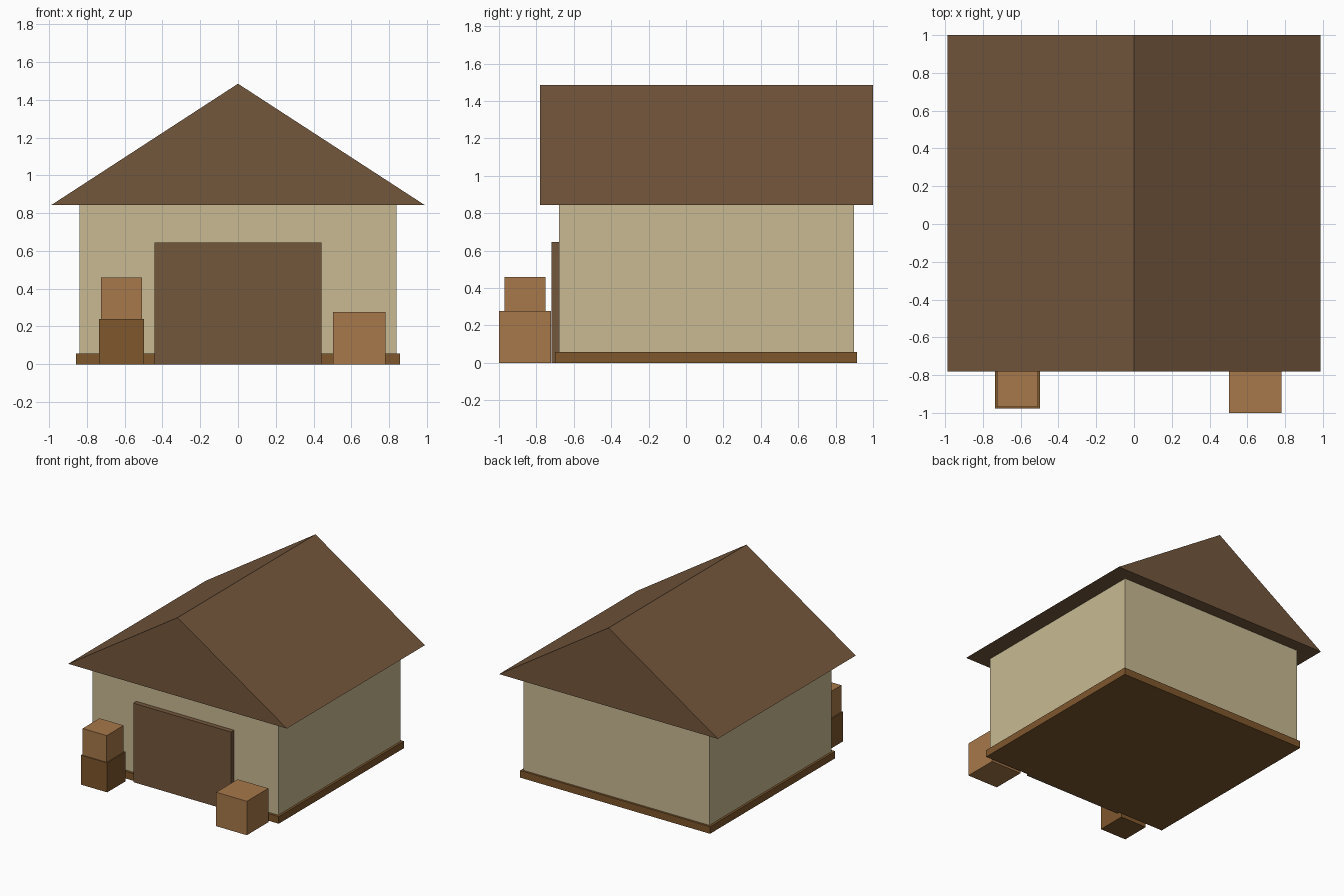
import bpy
import bmesh

if "Cube" in bpy.data.objects:
    bpy.data.objects.remove(bpy.data.objects["Cube"])


def material(name, rgb):
    """Flat colour from 0-255 sRGB, stored as linear."""
    def lin(c):
        c /= 255
        return c / 12.92 if c <= 0.04045 else ((c + 0.055) / 1.055) ** 2.4
    mat = bpy.data.materials.new(name)
    mat.diffuse_color = (*[lin(c) for c in rgb], 1)
    mat.use_nodes = True
    mat.node_tree.nodes["Principled BSDF"].inputs["Base Color"].default_value = mat.diffuse_color
    return mat


PLASTER = material("tan_plaster", (200, 186, 147))
BROWN = material("roof_brown", (116, 87, 60))
DARK_WOOD = material("dark_wood", (126, 87, 44))
LIGHT_WOOD = material("light_wood", (167, 120, 74))


def prism(name, profile, y0, y1, mat):
    """Extrude an (x, z) outline from y0 to y1."""
    bm = bmesh.new()
    face = bm.faces.new([bm.verts.new((x, y0, z)) for x, z in profile])
    ext = bmesh.ops.extrude_face_region(bm, geom=[face])
    for v in ext["geom"]:
        if isinstance(v, bmesh.types.BMVert):
            v.co.y = y1
    bmesh.ops.recalc_face_normals(bm, faces=bm.faces)
    mesh = bpy.data.meshes.new(name)
    bm.to_mesh(mesh)
    bm.free()
    mesh.materials.append(mat)
    obj = bpy.data.objects.new(name, mesh)
    bpy.context.collection.objects.link(obj)
    return obj


def box(name, x, y, z, mat):
    outline = [(x[0], z[0]), (x[1], z[0]), (x[1], z[1]), (x[0], z[1])]
    return prism(name, outline, y[0], y[1], mat)


# Building
box("foundation", (-0.858, 0.858), (-0.70, 0.915), (0, 0.058), DARK_WOOD)
box("walls", (-0.84, 0.84), (-0.68, 0.898), (0.005, 0.845), PLASTER)
box("door", (-0.442, 0.442), (-0.72, -0.67), (0, 0.645), BROWN)
prism("gable_roof", [(-0.988, 0.843), (0.988, 0.843), (0, 1.485)], -0.78, 1.0, BROWN)

# Crates beside the door
box("right_crate", (0.503, 0.78), (-1.0, -0.723), (0, 0.277), LIGHT_WOOD)
box("lower_left_crate", (-0.735, -0.497), (-0.978, -0.74), (0, 0.24), DARK_WOOD)
box("upper_left_crate", (-0.725, -0.507), (-0.97, -0.752), (0.24, 0.458), LIGHT_WOOD)
